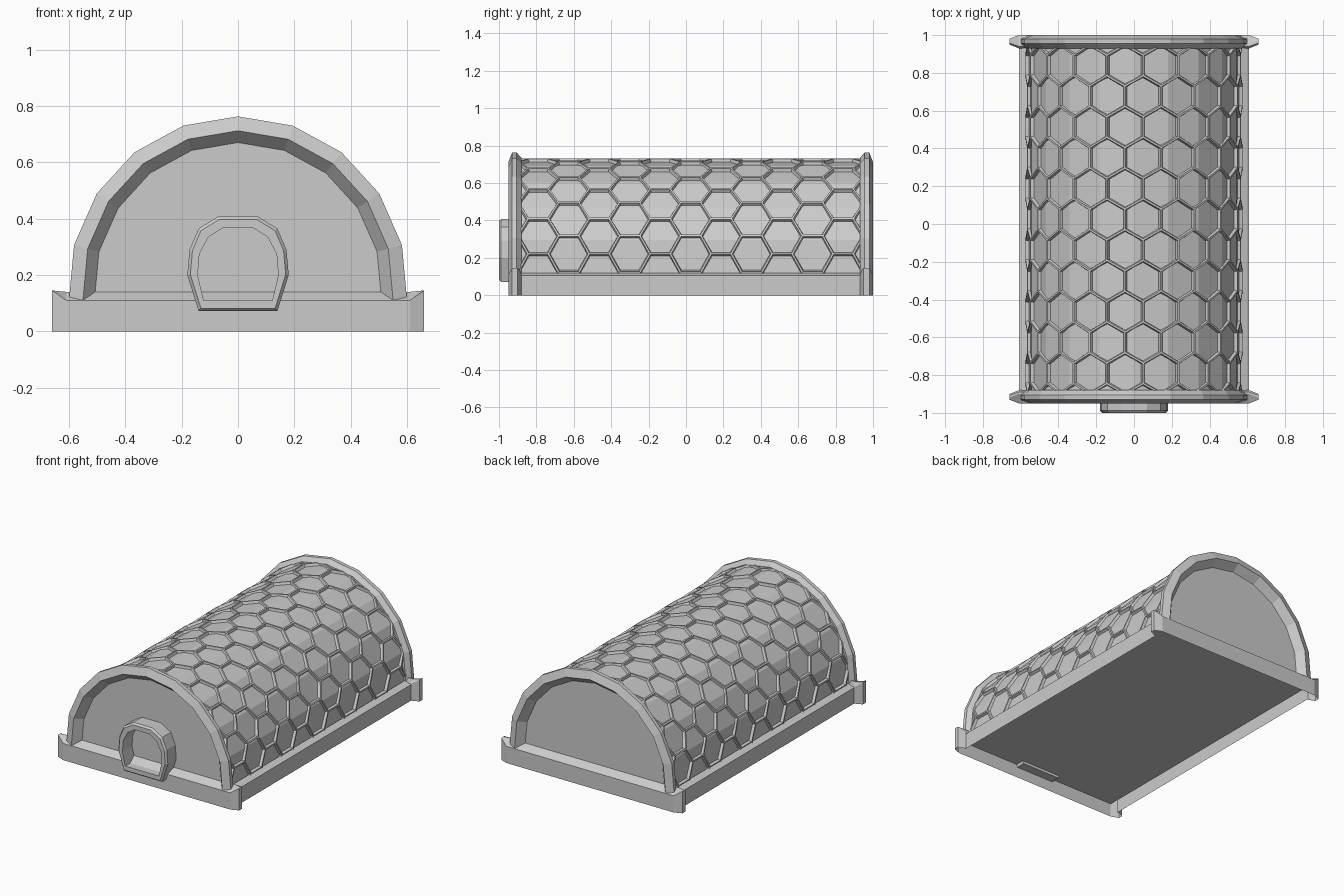
import bpy, bmesh, math
from mathutils import Vector

if "Cube" in bpy.data.objects:
    bpy.data.objects.remove(bpy.data.objects["Cube"])

CZ = 0.15                   # height of the arch centre
XS = 0.982                  # the arch is slightly narrower than a circle
Y0, Y1 = -0.95, 1.0         # outer faces of the two end frames
T = 0.07                    # end frame thickness
SEG = 18.8                  # degrees per arch facet


def finish(name, bm):
    bmesh.ops.remove_doubles(bm, verts=bm.verts, dist=1e-4)
    bmesh.ops.recalc_face_normals(bm, faces=bm.faces)
    me = bpy.data.meshes.new(name)
    bm.to_mesh(me)
    bm.free()
    ob = bpy.data.objects.new(name, me)
    bpy.context.collection.objects.link(ob)
    return ob


def loft(bm, sections, closed=True, caps=False, wrap=False):
    """Skin a list of equally long point rows."""
    rows = [[bm.verts.new(p) for p in s] for s in sections]
    n = len(rows[0])
    pairs = list(zip(rows, rows[1:])) + ([(rows[-1], rows[0])] if wrap else [])
    for a, b in pairs:
        for i in range(n if closed else n - 1):
            j = (i + 1) % n
            bm.faces.new((a[i], a[j], b[j], b[i]))
    if caps:
        bm.faces.new(rows[0])
        bm.faces.new(rows[-1])


def polar(r, deg, y):
    """Point on the arch, degrees measured from the top."""
    t = math.radians(deg)
    return (XS * r * math.sin(t), y, CZ + r * math.cos(t))


def faceted(r, deg, y):
    """Point on the flat facets of the arch."""
    d = math.radians(abs(deg) % SEG - SEG / 2)
    return polar(r * math.cos(math.radians(SEG / 2)) / math.cos(d), deg, y)


ARCH = [SEG * k for k in range(-5, 6)]

# End frames: arched rim, recessed panel and open foot bar
for side, face, s in (("front", Y0, 1), ("back", Y1, -1)):
    bm = bmesh.new()
    profile = [(0.52, 0.05), (0.562, 0), (0.613, 0.02), (0.613, 0.045), (0.585, T), (0.52, T)]
    loft(bm, [[polar(r, a, face + s * d) for r, d in profile] for a in ARCH], caps=True)
    finish(side + "_arch_rim", bm)

    bm = bmesh.new()
    bm.faces.new([bm.verts.new(polar(0.53, a, face + s * 0.05)) for a in ARCH])
    finish(side + "_panel", bm)

    bm = bmesh.new()
    mid = [(0, 0), (0, 0.11), (0.05, 0.14), (0.06, 0.14), (T, 0.11), (T, 0)]
    end = [(0.02, 0), (0.02, 0.145), (0.03, 0.145), (0.042, 0.145), (0.05, 0.145), (0.05, 0)]
    loft(bm, [[(x, face + s * d, z) for d, z in p]
              for x, p in ((-0.66, end), (-0.61, mid), (0.61, mid), (0.66, end))],
         closed=False, caps=True)
    # no inner wall behind the bar
    inner = [f for f in bm.faces if all(abs(v.co.y - face - s * T) < 1e-4 for v in f.verts)]
    bmesh.ops.delete(bm, geom=inner, context='FACES')
    finish(side + "_foot_bar", bm)

ya, yb = Y0 + T - 0.01, Y1 - T + 0.01

# Side rails, open underneath
for side, s in (("left", -1), ("right", 1)):
    bm = bmesh.new()
    loft(bm, [[(s * x, y, z) for x, z in ((0.61, 0), (0.61, 0.105), (0.565, 0.12))]
              for y in (ya, yb)], closed=False)
    finish(side + "_rail", bm)

# Recessed floor plate
bm = bmesh.new()
bm.faces.new([bm.verts.new(p) for p in ((-0.61, Y0, 0.09), (0.61, Y0, 0.09),
                                        (0.61, Y1, 0.09), (-0.61, Y1, 0.09))])
finish("floor_plate", bm)

# Faceted shell
R_TOP, R_LOW = 0.588, 0.571
bm = bmesh.new()
loft(bm, [[polar(R_LOW, a, y) for a in ARCH] for y in (ya, yb)], closed=False)
finish("shell", bm)

# Raised honeycomb ribs on the shell, clipped at the end frames and the rails
STEP = 9.75                 # half a cell, in degrees
PITCH = 0.163               # distance between rows
bm = bmesh.new()


def hex_ring(cdeg, cy, r, inset):
    w = STEP * (1 - inset)
    a = PITCH / 1.5 * (1 - inset)
    return [faceted(r, cdeg + dx * w, cy + dy * a)
            for dx, dy in ((0, 1), (1, 0.5), (1, -0.5), (0, -1), (-1, -0.5), (-1, 0.5))]


for row in range(-6, 7):
    cy = (Y0 + Y1) / 2 + row * PITCH
    phase = -0.5 if row % 2 else 0.5
    for k in range(-5, 6):
        c = (2 * k + phase) * STEP
        if abs(c) < 100:
            loft(bm, [hex_ring(c, cy, R_TOP, 0), hex_ring(c, cy, R_TOP, 0.05),
                      hex_ring(c, cy, R_LOW - 0.003, 0.11)])
for co, no in (((0, ya, 0), (0, -1, 0)), ((0, yb, 0), (0, 1, 0)), ((0, 0, 0.1), (0, 0, -1))):
    bmesh.ops.bisect_plane(bm, geom=bm.verts[:] + bm.edges[:] + bm.faces[:],
                           plane_co=Vector(co), plane_no=Vector(no), clear_outer=True)
finish("honeycomb_ribs", bm)

# Entrance ring on the front panel
half_out = [(0.07, 0.408), (0.14, 0.365), (0.172, 0.29), (0.18, 0.2), (0.14, 0.072)]
half_in = [(0.052, 0.368), (0.105, 0.335), (0.137, 0.275), (0.143, 0.2), (0.122, 0.11)]


def ring(half, y, k=1.0):
    pts = half + [(-x, z) for x, z in reversed(half)]
    return [(x * k, y, 0.235 + (z - 0.235) * k) for x, z in pts]


bm = bmesh.new()
loft(bm, [ring(half_out, -0.89), ring(half_out, -0.988), ring(half_out, -1.0, 0.94),
          ring(half_in, -1.0), ring(half_in, -0.89)], wrap=True)
finish("entrance_ring", bm)
